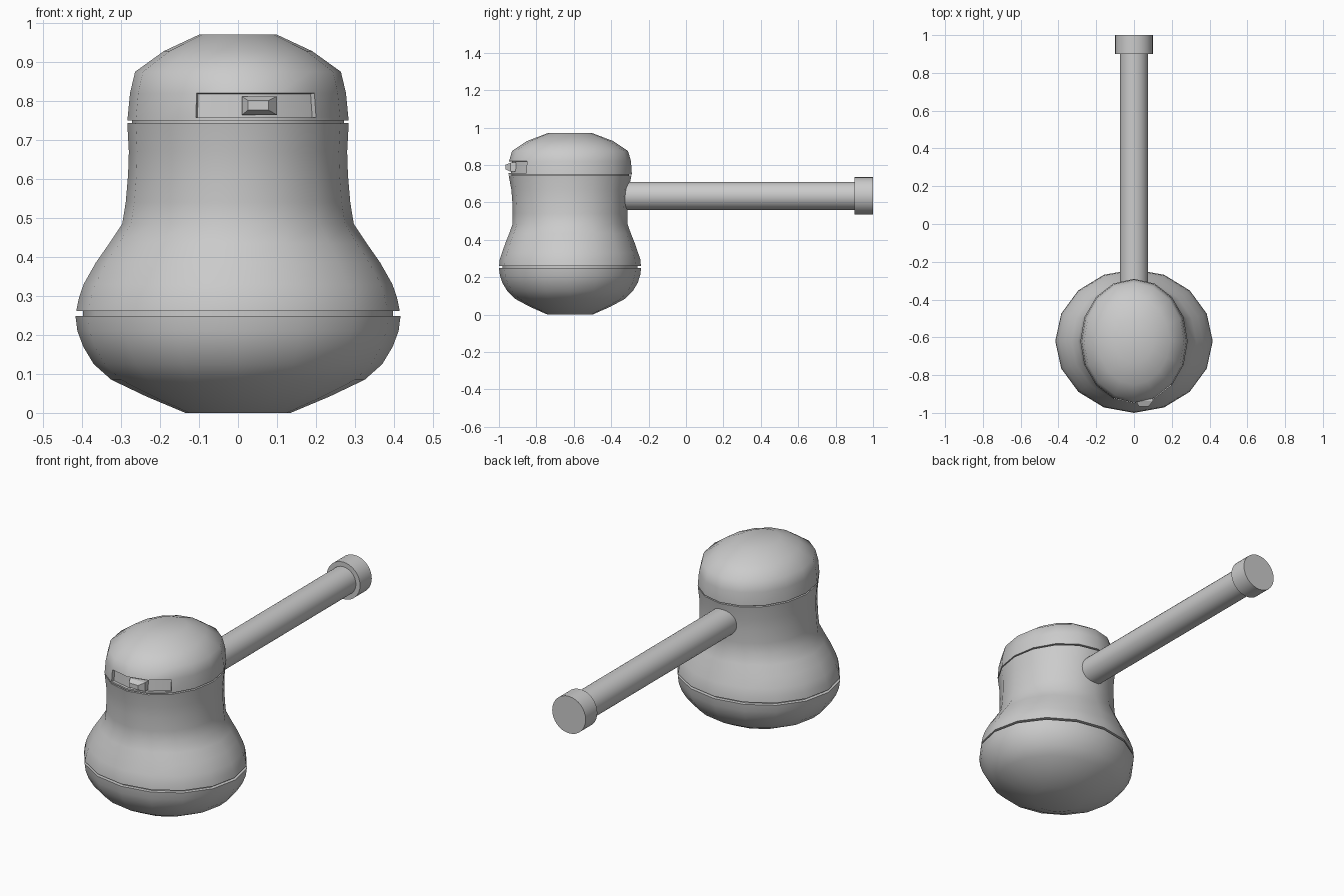
import bpy, bmesh, math
from mathutils import Matrix

if "Cube" in bpy.data.objects:
    bpy.data.objects.remove(bpy.data.objects["Cube"])

SIDES, CY = 16, -0.62


def finish(bm, name, angle):
    bmesh.ops.recalc_face_normals(bm, faces=bm.faces)
    me = bpy.data.meshes.new(name)
    bm.to_mesh(me)
    bm.free()
    ob = bpy.data.objects.new(name, me)
    bpy.context.collection.objects.link(ob)
    bpy.ops.object.select_all(action='DESELECT')
    bpy.context.view_layer.objects.active = ob
    ob.select_set(True)
    bpy.ops.object.shade_smooth_by_angle(angle=math.radians(angle))
    return ob


def loft(rings, cap_first=False, cap_last=False):
    """Skin oval rings given as (x radius, y radius, z)."""
    bm = bmesh.new()
    loops = []
    for rx, ry, z in rings:
        loops.append([bm.verts.new((rx * math.cos(a), CY + ry * math.sin(a), z))
                      for a in (2 * math.pi * i / SIDES for i in range(SIDES))])
    for lo, hi in zip(loops, loops[1:]):
        for i in range(SIDES):
            j = (i + 1) % SIDES
            bm.faces.new((lo[i], lo[j], hi[j], hi[i]))
    if cap_first:
        bm.faces.new(loops[0][::-1])
    if cap_last:
        bm.faces.new(loops[-1])
    return bm


# Rounded bottom bowl
bowl = [(0.135, 0.12, 0), (0.235, 0.215, 0.042), (0.325, 0.295, 0.085),
        (0.37, 0.335, 0.125), (0.397, 0.362, 0.17), (0.412, 0.375, 0.21),
        (0.417, 0.38, 0.249), (0.397, 0.36, 0.249)]
finish(loft(bowl, cap_first=True), "bottom_bowl", 60)

# Waisted middle, with inset seams at both ends
body = [(0.397, 0.36, 0.249), (0.397, 0.36, 0.261), (0.415, 0.379, 0.261),
        (0.408, 0.376, 0.295), (0.396, 0.364, 0.33), (0.365, 0.345, 0.385),
        (0.33, 0.325, 0.435), (0.297, 0.307, 0.485), (0.288, 0.307, 0.54),
        (0.282, 0.309, 0.61), (0.28, 0.314, 0.67), (0.284, 0.328, 0.743),
        (0.272, 0.314, 0.743), (0.272, 0.314, 0.75)]
finish(loft(body), "middle_body", 60)

# Domed lid with a recessed switch panel spanning three front facets
lid = [(0.272, 0.314, 0.75), (0.284, 0.33, 0.75), (0.283, 0.33, 0.758),
       (0.277, 0.326, 0.82), (0.264, 0.31, 0.875), (0.19, 0.23, 0.928),
       (0.1, 0.12, 0.97)]
bm = loft(lid, cap_last=True)
bmesh.ops.recalc_face_normals(bm, faces=bm.faces)
panel = []
for f in bm.faces:
    c = f.calc_center_median()
    if 0.77 < c.z < 0.81 and c.y < CY and -0.09 < c.x < 0.18:
        panel.append(f)
bmesh.ops.inset_region(bm, faces=panel, thickness=0.001, depth=-0.015)
finish(bm, "domed_lid", 52)

# Slider switch: tapered block
bm = bmesh.new()
rects = []
for x0, x1, z0, z1, y in ((0.01, 0.10, 0.764, 0.812, -0.90),
                          (0.01, 0.10, 0.764, 0.812, -0.938),
                          (0.026, 0.078, 0.777, 0.801, -0.965)):
    rects.append([bm.verts.new(p) for p in
                  ((x0, y, z0), (x1, y, z0), (x1, y, z1), (x0, y, z1))])
for a, b in zip(rects, rects[1:]):
    for i in range(4):
        j = (i + 1) % 4
        bm.faces.new((a[i], a[j], b[j], b[i]))
bm.faces.new(rects[0])
bm.faces.new(rects[-1])
finish(bm, "slider_switch", 20)

# Round handle and its end knob
for name, r, y0, y1 in (("handle", 0.075, -0.35, 0.9), ("handle_end", 0.1, 0.9, 1.0)):
    bm = bmesh.new()
    m = Matrix.Translation((0, (y0 + y1) / 2, 0.635)) @ Matrix.Rotation(math.pi / 2, 4, 'X')
    bmesh.ops.create_cone(bm, cap_ends=True, segments=32, radius1=r, radius2=r,
                          depth=y1 - y0, matrix=m)
    finish(bm, name, 30)
